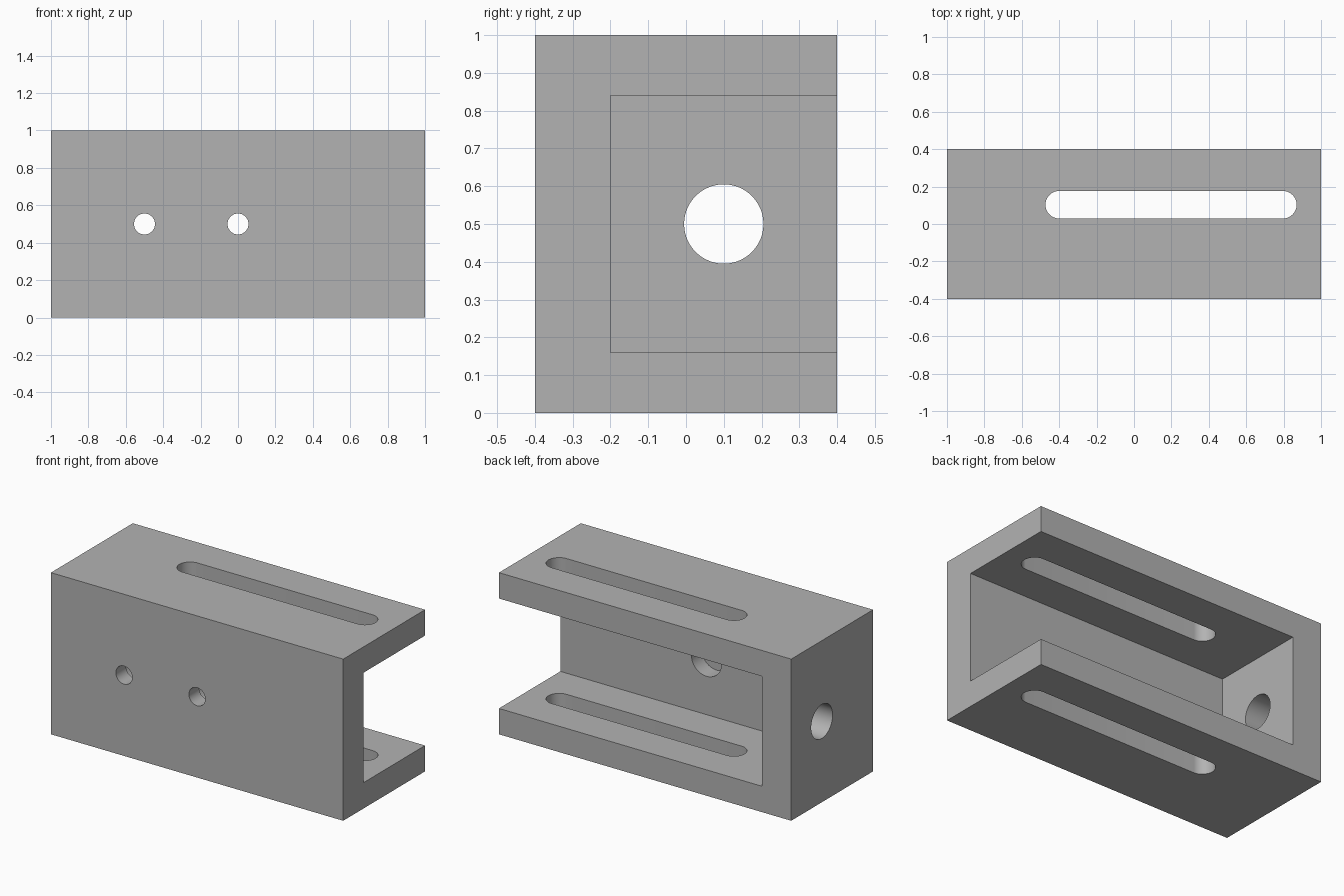
import bpy, bmesh
from math import sin, cos, pi, copysign
from mathutils import Matrix, Vector

cube = bpy.data.objects.get("Cube")
if cube:
    bpy.data.objects.remove(cube, do_unlink=True)

SEGMENTS = 64

metal = bpy.data.materials.new("plain grey")
metal.use_nodes = True
grey = (0.45, 0.45, 0.45, 1)
metal.diffuse_color = grey
metal.node_tree.nodes["Principled BSDF"].inputs["Base Color"].default_value = grey


def add_object(name, bm):
    bmesh.ops.recalc_face_normals(bm, faces=bm.faces)
    mesh = bpy.data.meshes.new(name)
    bm.to_mesh(mesh)
    bm.free()
    mesh.materials.append(metal)
    obj = bpy.data.objects.new(name, mesh)
    bpy.context.collection.objects.link(obj)
    return obj


def block(name, low, high):
    low, high = Vector(low), Vector(high)
    bm = bmesh.new()
    bmesh.ops.create_cube(bm, size=1)
    bmesh.ops.scale(bm, vec=high - low, verts=bm.verts)
    bmesh.ops.translate(bm, vec=(low + high) / 2, verts=bm.verts)
    return add_object(name, bm)


def round_cutter(name, centre, radius, depth, turn=Matrix(), half_length=0):
    """Cylinder, or a slot shape when half_length is given, along local z."""
    bm = bmesh.new()
    angles = [(i + 0.5) * 2 * pi / SEGMENTS for i in range(SEGMENTS)]
    ring = [bm.verts.new((radius * cos(a) + copysign(half_length, cos(a)),
                          radius * sin(a), -depth / 2)) for a in angles]
    face = bm.faces.new(ring)
    new = bmesh.ops.extrude_face_region(bm, geom=[face])["geom"]
    top = [v for v in new if isinstance(v, bmesh.types.BMVert)]
    bmesh.ops.translate(bm, vec=(0, 0, depth), verts=top)
    bm.transform(Matrix.Translation(centre) @ turn)
    return add_object(name, bm)


# Outer block
bracket = block("channel_bracket", (-1, -0.4, 0), (1, 0.4, 1))

# Pocket open to the back and to one end
cutters = [block("pocket_cutter", (-0.8, -0.2, 0.16), (1.2, 0.6, 0.84))]

# Long slot through both flanges
cutters.append(round_cutter("slot_cutter", (0.198, 0.103, 0.5), 0.0735, 1.4,
                            half_length=0.598))

# Hole through the end wall
along_x = Matrix.Rotation(pi / 2, 4, "Y")
cutters.append(round_cutter("end_hole_cutter", (-0.9, 0.1, 0.5), 0.105, 0.4, along_x))

# Counterbored screw holes through the front wall
along_y = Matrix.Rotation(pi / 2, 4, "X")
for x in (-0.5, 0):
    cutters.append(round_cutter("screw_hole_cutter", (x, -0.3, 0.5), 0.056, 0.4, along_y))
    cutters.append(round_cutter("counterbore_cutter", (x, -0.2, 0.5), 0.103, 0.2, along_y))

bpy.ops.object.select_all(action="DESELECT")
bpy.context.view_layer.objects.active = bracket
bracket.select_set(True)
for cutter in cutters:
    cut = bracket.modifiers.new(cutter.name, "BOOLEAN")
    cut.operation = "DIFFERENCE"
    cut.solver = "EXACT"
    cut.object = cutter
    bpy.ops.object.modifier_apply(modifier=cut.name)
    bpy.data.objects.remove(cutter, do_unlink=True)

bpy.ops.object.shade_smooth_by_angle(angle=pi / 6)
